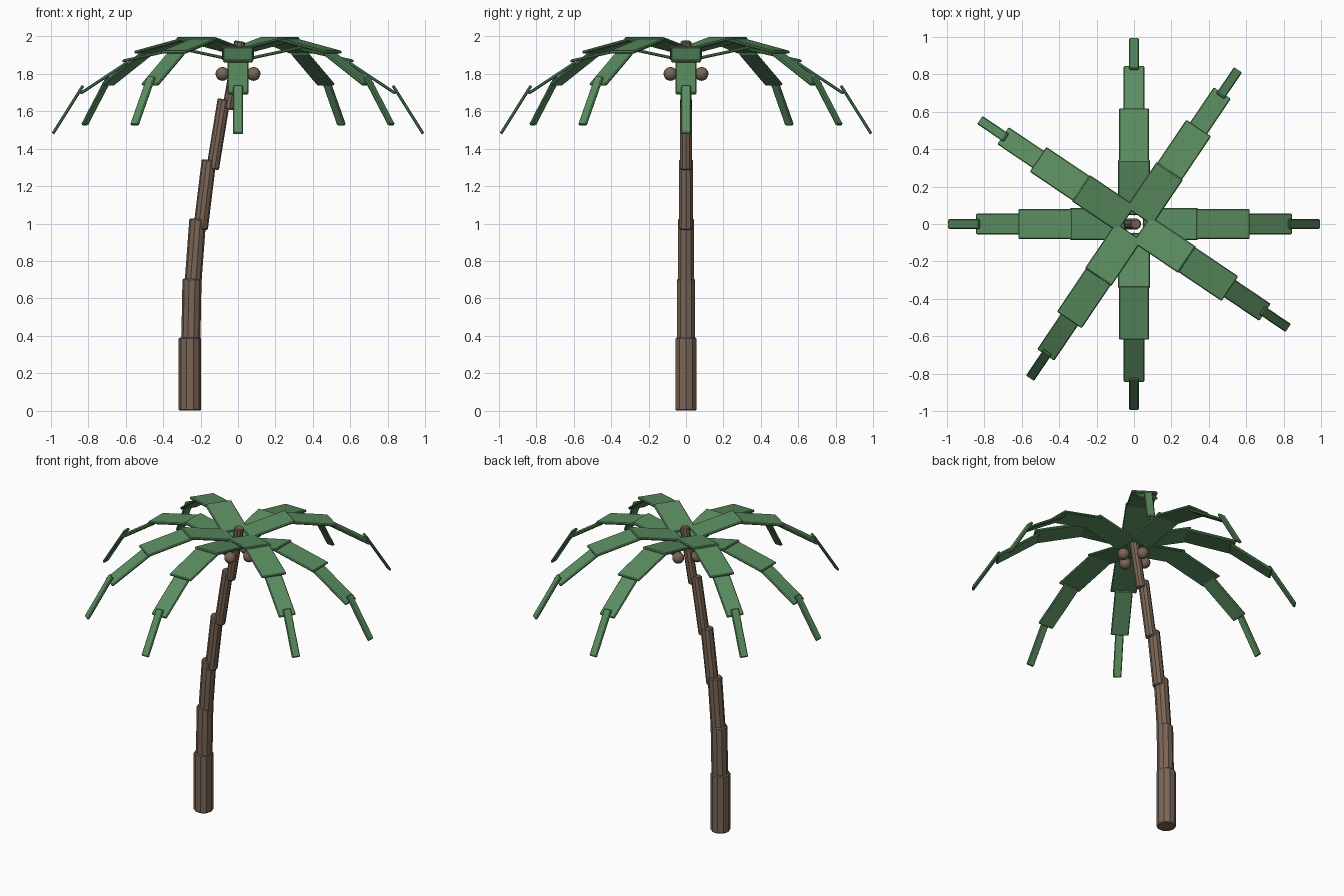
import bpy, bmesh, math
from mathutils import Vector, Matrix

if "Cube" in bpy.data.objects:
    bpy.data.objects.remove(bpy.data.objects["Cube"])


def material(name, rgb):
    m = bpy.data.materials.new(name)
    m.diffuse_color = (*rgb, 1)
    m.use_nodes = True
    m.node_tree.nodes["Principled BSDF"].inputs["Base Color"].default_value = m.diffuse_color
    return m


BARK = material("bark_brown", (0.195, 0.130, 0.090))
LEAF = material("leaf_green", (0.105, 0.270, 0.118))


def finish(name, bm, mat, bevel=0.0):
    """Turn a bmesh into an object with one material and an optional bevel."""
    bmesh.ops.recalc_face_normals(bm, faces=bm.faces)
    mesh = bpy.data.meshes.new(name)
    bm.to_mesh(mesh)
    bm.free()
    mesh.materials.append(mat)
    ob = bpy.data.objects.new(name, mesh)
    bpy.context.collection.objects.link(ob)
    if bevel:
        mod = ob.modifiers.new("edge_bevel", 'BEVEL')
        mod.width = bevel
        mod.segments = 1
        mod.limit_method = 'ANGLE'
        mod.angle_limit = math.radians(50)
    return ob


# Trunk: overlapping leaning cylinders (x, z at bottom, x, z at top, radius)
trunk = [
    (-0.257, 0.00, -0.257, 0.39, 0.060),
    (-0.253, 0.33, -0.246, 0.705, 0.051),
    (-0.243, 0.65, -0.215, 1.025, 0.045),
    (-0.200, 0.97, -0.155, 1.34, 0.039),
    (-0.136, 1.29, -0.075, 1.665, 0.034),
    (-0.055, 1.61, 0.010, 1.975, 0.030),
]
for i, (x0, z0, x1, z1, r) in enumerate(trunk):
    a, b = Vector((x0, 0, z0)), Vector((x1, 0, z1))
    lean = math.atan2(x1 - x0, z1 - z0)
    mat = (Matrix.Translation((a + b) / 2) @ Matrix.Rotation(lean, 4, 'Y')
           @ Matrix.Rotation(math.pi / 2, 4, 'Z'))
    bm = bmesh.new()
    bmesh.ops.create_cone(bm, cap_ends=True, segments=10, radius1=r, radius2=r,
                          depth=(b - a).length, matrix=mat)
    finish(f"trunk_segment_{i + 1}", bm, BARK, 0.006)

# Coconuts around the top of the trunk
for i in range(4):
    a = i * math.pi / 2
    bm = bmesh.new()
    bmesh.ops.create_uvsphere(
        bm, u_segments=16, v_segments=10, radius=0.037,
        matrix=Matrix.Translation((0.083 * math.cos(a), 0.083 * math.sin(a), 1.80)))
    ob = finish(f"coconut_{i + 1}", bm, BARK)
    for p in ob.data.polygons:
        p.use_smooth = True

# Fronds: four drooping flat plates (inner r, z, outer r, z, half width)
plates = [
    (0.05, 1.880, 0.342, 1.943, 0.085),
    (0.31, 1.938, 0.618, 1.868, 0.080),
    (0.59, 1.862, 0.843, 1.695, 0.055),
    (0.828, 1.738, 0.990, 1.480, 0.026),
]
THICK = 0.016


def frond(name, angle, lift):
    bm = bmesh.new()
    for r0, z0, r1, z1, w in plates:
        a, b = Vector((r0, 0, z0 + lift)), Vector((r1, 0, z1 + lift))
        tilt = math.atan2(z0 - z1, r1 - r0)
        bmesh.ops.create_cube(
            bm, size=1,
            matrix=Matrix.Rotation(angle, 4, 'Z') @ Matrix.Translation((a + b) / 2)
            @ Matrix.Rotation(tilt, 4, 'Y')
            @ Matrix.Diagonal(((b - a).length, 2 * w, THICK, 1)))
    finish(name, bm, LEAF, 0.005)


for i in range(4):
    frond(f"lower_frond_{i + 1}", i * math.pi / 2, 0.0)
    frond(f"upper_frond_{i + 1}", math.radians(56 + 90 * i), 0.047)
